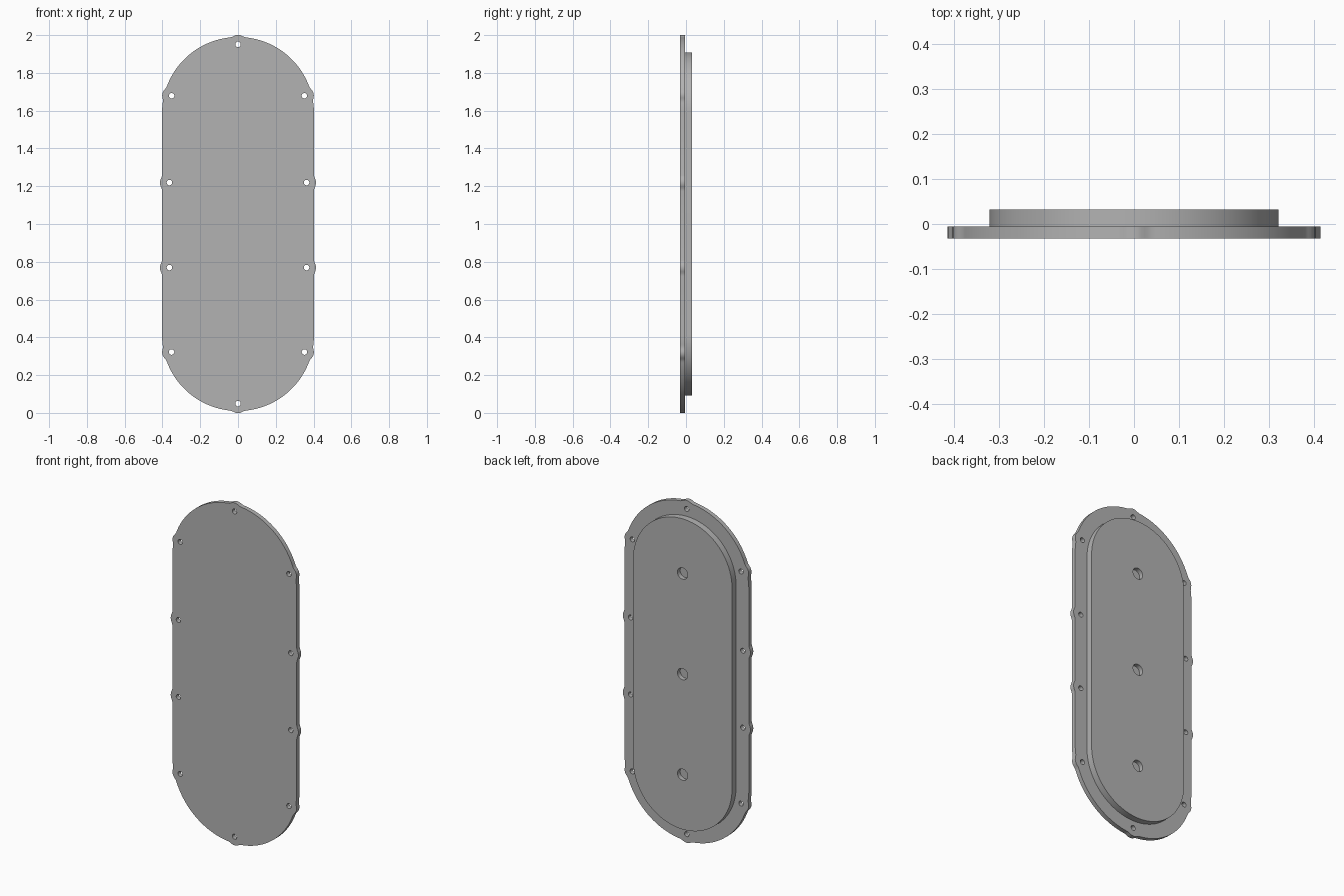
import bpy, bmesh, math
from math import pi, sin, cos, sqrt

cube = bpy.data.objects.get("Cube")
if cube:
    bpy.data.objects.remove(cube, do_unlink=True)

# Main dimensions
ARC_TOP, ARC_LOW = 1.588, 0.412            # centres of the rounded ends
EDGE_R, BOSS_R, BOLT_R = 0.402, 0.32, 0.363
FRONT, STEP, BACK = -0.032, -0.006, 0.032
LUG_R, FILLET = 0.05, 0.05
BOLT_HEIGHTS = (1.679, 1.219, 0.769, 0.322)

grey = bpy.data.materials.new("plain grey")
grey.use_nodes = True
colour = (0.45, 0.45, 0.45, 1)
grey.diffuse_color = colour
grey.node_tree.nodes["Principled BSDF"].inputs["Base Color"].default_value = colour


def prism(name, loops, y0, y1):
    """Extrude closed (x, z) loops from y0 to y1."""
    mesh = bpy.data.meshes.new(name)
    bm = bmesh.new()
    for loop in loops:
        face = bm.faces.new([bm.verts.new((x, y0, z)) for x, z in loop])
        new = bmesh.ops.extrude_face_region(bm, geom=[face], use_keep_orig=True)["geom"]
        for v in new:
            if isinstance(v, bmesh.types.BMVert):
                v.co.y = y1
    bmesh.ops.recalc_face_normals(bm, faces=bm.faces)
    bm.to_mesh(mesh)
    bm.free()
    mesh.materials.append(grey)
    obj = bpy.data.objects.new(name, mesh)
    bpy.context.collection.objects.link(obj)
    return obj


def circle(x, z, r, n=32):
    return [(x + r * cos(2 * pi * i / n), z + r * sin(2 * pi * i / n)) for i in range(n)]


def bolt_point(height, side):
    """Bolt centre on the stadium-shaped bolt line."""
    rise = max(height - ARC_TOP, ARC_LOW - height, 0)
    return side * sqrt(BOLT_R ** 2 - rise ** 2), height


def stadium(r):
    half = 64
    top = [(r * cos(pi * i / half), ARC_TOP + r * sin(pi * i / half)) for i in range(half + 1)]
    return top + [(-x, 2 - z) for x, z in top]


def lug_bump(s):
    """Outward swell of the rim at distance s from a bolt, with fillets."""
    base = EDGE_R - BOLT_R
    reach = sqrt((LUG_R + FILLET) ** 2 - (base + FILLET) ** 2)
    s = abs(s)
    if s >= reach:
        return 0
    if s < reach * LUG_R / (LUG_R + FILLET):
        return sqrt(LUG_R ** 2 - s ** 2) - base
    return FILLET - sqrt(FILLET ** 2 - (reach - s) ** 2)


def rim(bolts):
    """Stadium outline with a filleted lug beside every bolt."""
    straight, arc = ARC_TOP - ARC_LOW, pi * EDGE_R
    total, count, points = 2 * (straight + arc), 640, []
    for i in range(count):
        s = total * i / count
        flip = -1 if s >= total / 2 else 1
        t = s % (total / 2)
        if t < straight:
            nx, nz, cz = 1, 0, ARC_LOW + t
        else:
            a = (t - straight) / EDGE_R
            nx, nz, cz = cos(a), sin(a), ARC_TOP
        if flip < 0:
            nx, nz, cz = -nx, -nz, 2 - cz
        bump = 0
        for bx, bz in bolts:
            dx, dz = bx - nx * BOLT_R, bz - cz - nz * BOLT_R
            if dx * dx + dz * dz < 0.01:
                bump = max(bump, lug_bump(sqrt(dx * dx + dz * dz) * (EDGE_R / BOLT_R if t > straight else 1)))
        # Skip needless points along the plain straight sides
        if bump or t >= straight or t < 0.01:
            r = EDGE_R + bump
            points.append((nx * r, cz + nz * r))
    return points


def combine(target, tool, operation):
    mod = target.modifiers.new(operation.lower(), "BOOLEAN")
    mod.object, mod.operation, mod.solver = tool, operation, "EXACT"
    bpy.context.view_layer.objects.active = target
    bpy.ops.object.modifier_apply(modifier=mod.name)
    bpy.data.objects.remove(tool, do_unlink=True)


bolts = [bolt_point(h, side) for h in BOLT_HEIGHTS for side in (-1, 1)]
bolts += [(0, ARC_TOP + BOLT_R), (0, ARC_LOW - BOLT_R)]

# Lugged flange with the raised boss on its back
cover = prism("cover_plate", [rim(bolts)], FRONT, STEP)
combine(cover, prism("boss", [stadium(BOSS_R)], STEP - 0.012, BACK), "UNION")

# Through holes for bolts, and three blind sockets in the boss
combine(cover, prism("bolt_cutter", [circle(x, z, 0.0145, 24) for x, z in bolts],
                     FRONT - 0.02, STEP + 0.02), "DIFFERENCE")
combine(cover, prism("socket_cutter", [circle(0, z, 0.033) for z in (ARC_LOW, 1, ARC_TOP)],
                     BACK - 0.025, BACK + 0.02), "DIFFERENCE")

bpy.ops.object.select_all(action="DESELECT")
cover.select_set(True)
bpy.context.view_layer.objects.active = cover
bpy.ops.object.shade_smooth_by_angle(angle=math.radians(30))
